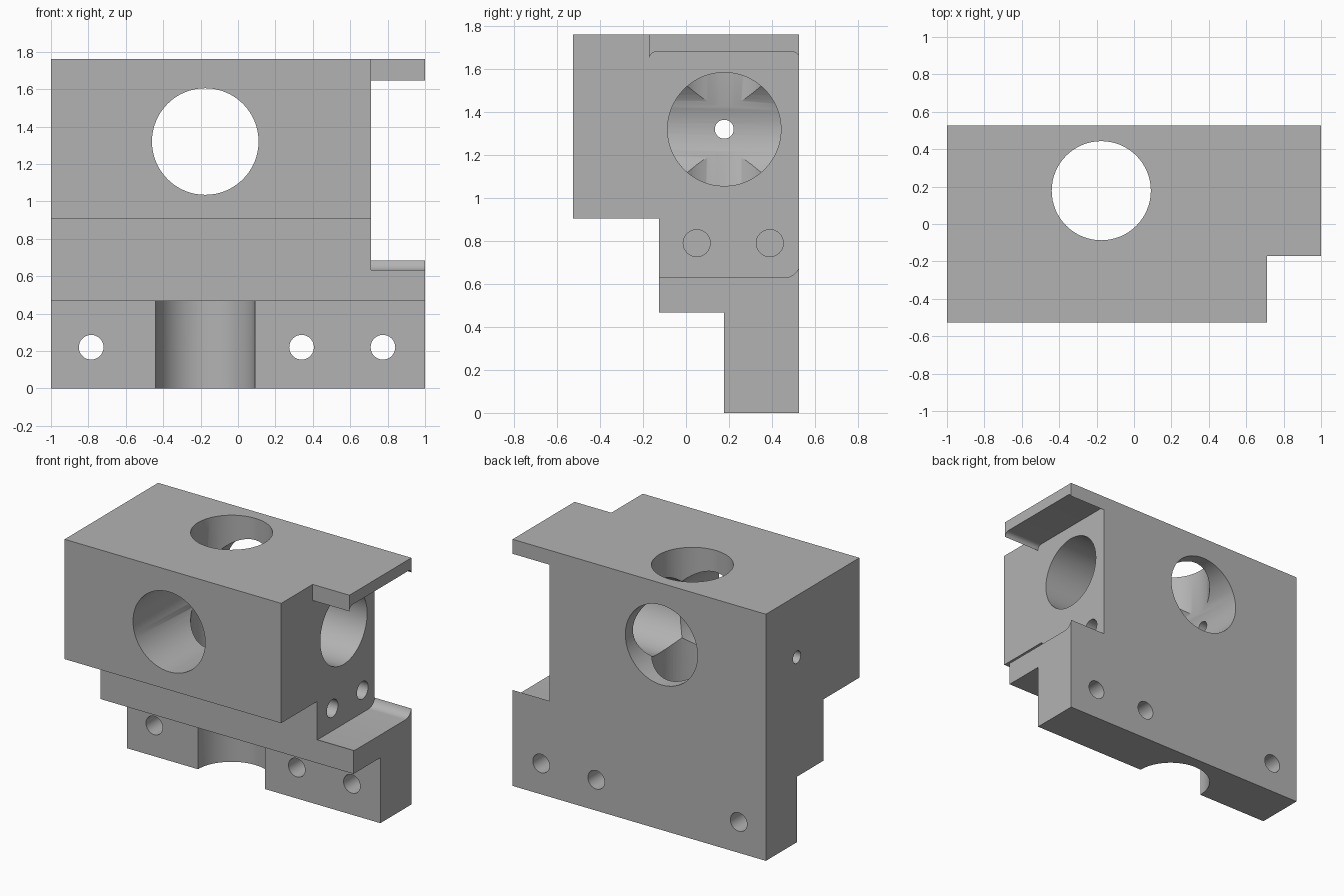
import bpy, bmesh
from math import sin, cos, pi, radians
from mathutils import Vector, Matrix

cube = bpy.data.objects.get("Cube")
if cube:
    bpy.data.objects.remove(cube, do_unlink=True)

steel = bpy.data.materials.new("plain grey")
steel.use_nodes = True
GREY = (0.45, 0.45, 0.45, 1)
steel.diffuse_color = GREY
steel.node_tree.nodes["Principled BSDF"].inputs["Base Color"].default_value = GREY


def finish(name, bm):
    bmesh.ops.recalc_face_normals(bm, faces=bm.faces)
    mesh = bpy.data.meshes.new(name)
    bm.to_mesh(mesh)
    bm.free()
    mesh.materials.append(steel)
    obj = bpy.data.objects.new(name, mesh)
    bpy.context.collection.objects.link(obj)
    return obj


def extrude_x(name, profile, x0, x1):
    """Solid from a (y, z) outline, swept along x."""
    bm = bmesh.new()
    face = bm.faces.new([bm.verts.new((x0, y, z)) for y, z in profile])
    new = bmesh.ops.extrude_face_region(bm, geom=[face])["geom"]
    verts = [v for v in new if isinstance(v, bmesh.types.BMVert)]
    bmesh.ops.translate(bm, verts=verts, vec=(x1 - x0, 0, 0))
    return finish(name, bm)


def rod(name, start, end, radius, segments=64):
    """Cylinder between two points."""
    a, b = Vector(start), Vector(end)
    turn = (b - a).to_track_quat("Z", "Y").to_matrix().to_4x4()
    bm = bmesh.new()
    bmesh.ops.create_cone(bm, cap_ends=True, segments=segments, radius1=radius,
                          radius2=radius, depth=(b - a).length,
                          matrix=Matrix.Translation((a + b) / 2) @ turn)
    return finish(name, bm)


def arc(cy, cz, r, start, steps=10):
    """Clockwise quarter turn, from the start angle in degrees."""
    angles = [radians(start) - pi / 2 * i / steps for i in range(steps + 1)]
    return [(cy + r * cos(t), cz + r * sin(t)) for t in angles]


# Stepped block
BACK = 0.527
block = extrude_x("valve_block", [
    (-BACK, 1.76), (BACK, 1.76), (BACK, 0), (0.177, 0), (0.177, 0.467),
    (-0.125, 0.467), (-0.125, 0.905), (-BACK, 0.905)], -1, 1)

# Side recess with rounded corners, leaving a top tab and a lower ledge
EDGE, FAR, FLOOR, ROOF, R, S = -0.172, BACK + 0.002, 0.63, 1.68, 0.07, 0.035
recess = ([(-0.7, 1.9), (EDGE, 1.9)]
          + arc(EDGE + S, ROOF - S, S, 180)
          + arc(FAR - S, ROOF - S, S, 90)
          + arc(FAR - R, FLOOR + R, R, 0)
          + arc(EDGE + R, FLOOR + R, R, 270)
          + [(-0.7, FLOOR + R)])
WALL = 0.71
cutters = [extrude_x("recess_cutter", recess, WALL, 1.2)]

# Three crossing main bores and the small pilot hole
X, Y, Z = -0.175, 0.178, 1.32
cutters += [
    rod("front_bore_cutter", (X, -0.8, Z), (X, 0.8, Z), 0.285),
    rod("vertical_bore_cutter", (X, Y, -0.2), (X, Y, 2), 0.265),
    rod("side_bore_cutter", (-0.1, Y, Z), (0.9, Y, Z), 0.264),
    rod("pilot_hole_cutter", (-1.2, Y, Z), (X, Y, Z), 0.044, 32),
]

# Mounting holes through the foot
for x in (-0.785, 0.34, 0.775):
    cutters.append(rod("mounting_hole_cutter", (x, -0.3, 0.22), (x, 0.8, 0.22), 0.066, 32))

# Blind bolt holes in the side wall
for y in (0.05, 0.39):
    cutters.append(rod("bolt_hole_cutter", (WALL - 0.3, y, 0.79), (0.9, y, 0.79), 0.063, 32))

bpy.ops.object.select_all(action="DESELECT")
bpy.context.view_layer.objects.active = block
block.select_set(True)
for cutter in cutters:
    cutter.hide_render = True
    cut = block.modifiers.new(cutter.name, "BOOLEAN")
    cut.operation = "DIFFERENCE"
    cut.solver = "EXACT"
    cut.object = cutter
    bpy.ops.object.modifier_apply(modifier=cut.name)
    bpy.data.objects.remove(cutter, do_unlink=True)

bpy.ops.object.shade_smooth_by_angle(angle=radians(30))
